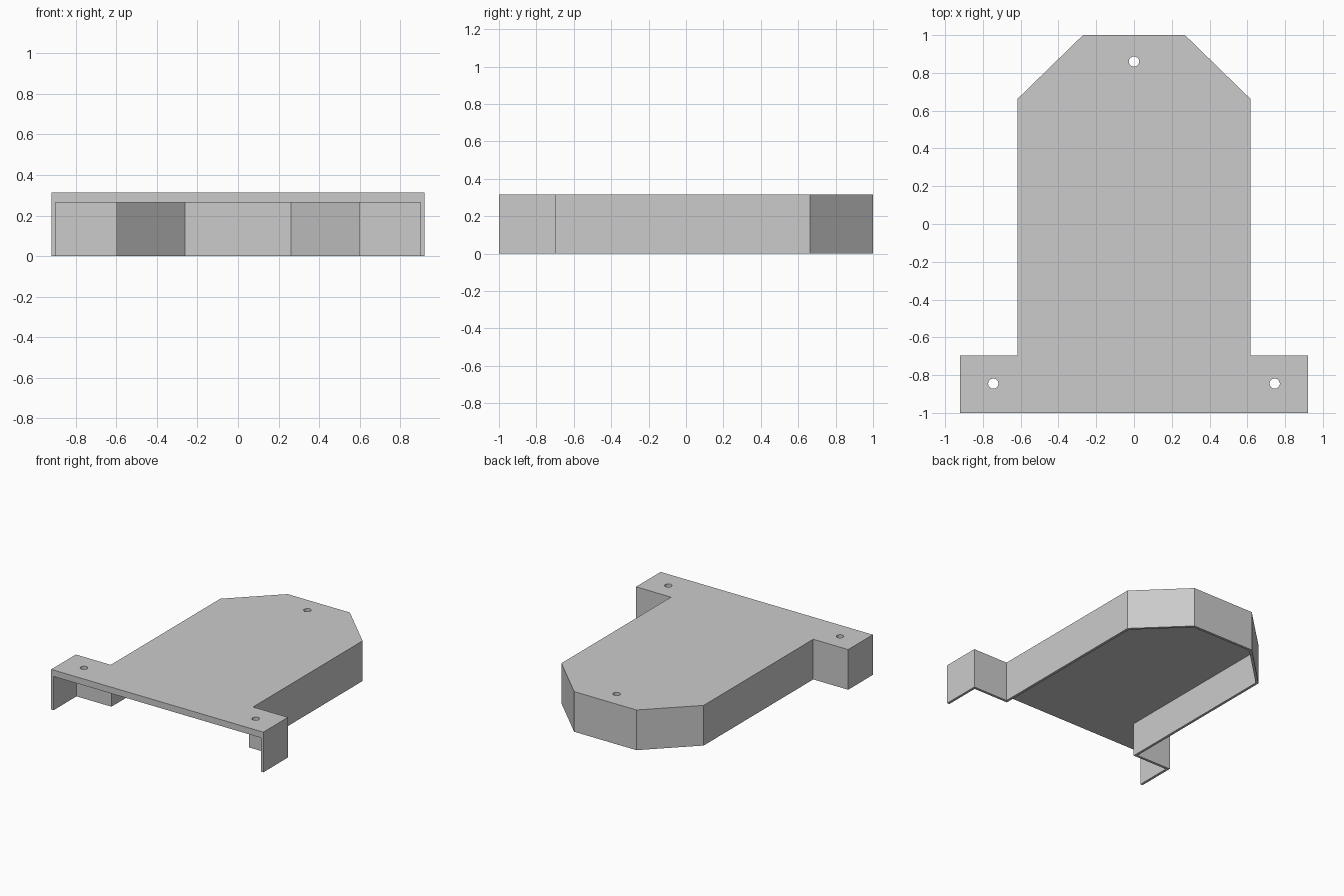
import bpy, bmesh
from mathutils import Vector

if "Cube" in bpy.data.objects:
    bpy.data.objects.remove(bpy.data.objects["Cube"])

HEIGHT, PLATE, WALL = 0.315, 0.05, 0.02
HOLE_RADIUS = 0.027

grey = bpy.data.materials.new("plain grey")
grey.use_nodes = True
grey.diffuse_color = (0.6, 0.6, 0.6, 1)
grey.node_tree.nodes["Principled BSDF"].inputs["Base Color"].default_value = grey.diffuse_color


def outline(front):
    """Symmetric outline, counterclockwise from the front left foot."""
    half = [(0.92, front), (0.92, -0.695), (0.617, -0.695), (0.617, 0.662), (0.27, 1)]
    return [Vector(p) for p in half] + [Vector((-x, y)) for x, y in reversed(half)]


def inset(points, distance):
    """Move every edge of a closed outline inwards by the distance."""
    result = []
    for i, p in enumerate(points):
        before = (p - points[i - 1]).normalized()
        after = (points[(i + 1) % len(points)] - p).normalized()
        n1 = Vector((-before.y, before.x))
        n2 = Vector((-after.y, after.x))
        result.append(p + (n1 + n2) * distance / (1 + n1.dot(n2)))
    return result


def prism(name, points, bottom, top):
    bm = bmesh.new()
    face = bm.faces.new([bm.verts.new((p.x, p.y, bottom)) for p in points])
    extruded = bmesh.ops.extrude_face_region(bm, geom=[face])["geom"]
    verts = [g for g in extruded if isinstance(g, bmesh.types.BMVert)]
    bmesh.ops.translate(bm, verts=verts, vec=(0, 0, top - bottom))
    bmesh.ops.recalc_face_normals(bm, faces=bm.faces)
    mesh = bpy.data.meshes.new(name)
    bm.to_mesh(mesh)
    bm.free()
    mesh.materials.append(grey)
    obj = bpy.data.objects.new(name, mesh)
    bpy.context.collection.objects.link(obj)
    return obj


def cut(target, cutter):
    cutter.hide_render = True
    mod = target.modifiers.new("cut", "BOOLEAN")
    mod.operation = "DIFFERENCE"
    mod.solver = "EXACT"
    mod.object = cutter
    bpy.context.view_layer.objects.active = target
    bpy.ops.object.modifier_apply(modifier=mod.name)
    bpy.data.objects.remove(cutter)


# Cover: solid block hollowed from below, open at the front
cover = prism("mounting_cover", outline(-1), 0, HEIGHT)
cut(cover, prism("pocket_cutter", inset(outline(-1.2), WALL), -0.1, HEIGHT - PLATE))

# Screw holes: one at the back, one in each front ear
for x, y in [(0, 0.86), (0.745, -0.845), (-0.745, -0.845)]:
    bpy.ops.mesh.primitive_cylinder_add(vertices=32, radius=HOLE_RADIUS, depth=0.2,
                                        location=(x, y, HEIGHT))
    drill = bpy.context.object
    drill.name = "hole_cutter"
    drill.data.materials.append(grey)
    cut(cover, drill)
